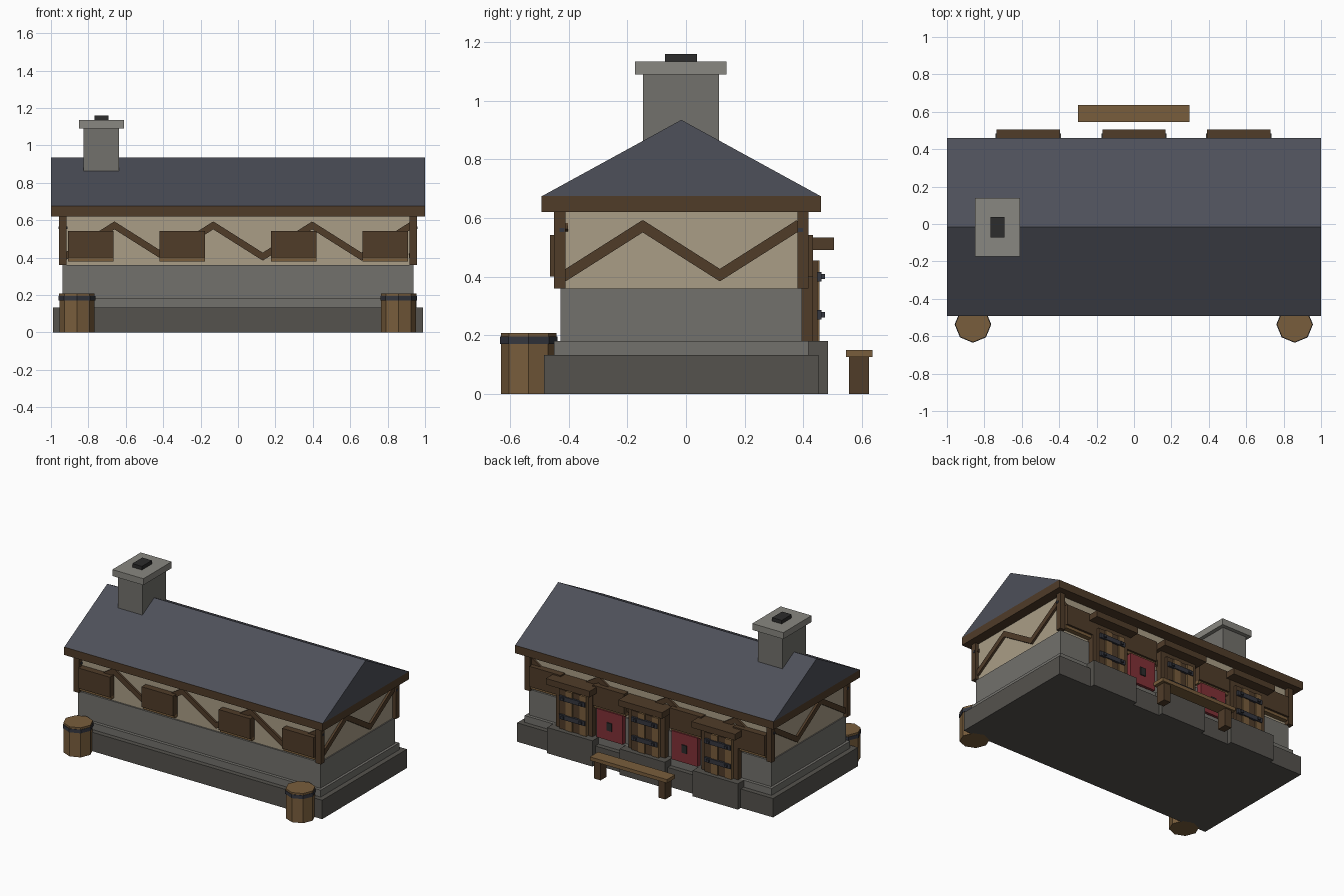
import bpy, math
from mathutils import Vector

if "Cube" in bpy.data.objects:
    bpy.data.objects.remove(bpy.data.objects["Cube"])

YC = -0.016  # building centre line in y


def mat(name, r, g, b):
    m = bpy.data.materials.new(name)
    m.diffuse_color = (r, g, b, 1)
    m.use_nodes = True
    m.node_tree.nodes["Principled BSDF"].inputs["Base Color"].default_value = m.diffuse_color
    return m


STONE = mat("stone", .17, .165, .15)
DARK = mat("dark_stone", .09, .085, .075)
CAP = mat("cap_stone", .25, .245, .22)
PLASTER = mat("plaster", .40, .34, .24)
BROWN = mat("dark_wood", .08, .045, .022)
WOOD = mat("light_wood", .19, .11, .045)
SLATE = mat("slate", .075, .08, .10)
IRON = mat("iron", .035, .038, .05)
RED = mat("red_cloth", .22, .03, .037)
SOOT = mat("soot", .025, .025, .025)


def mesh(name, verts, faces, m):
    me = bpy.data.meshes.new(name)
    me.from_pydata(verts, [], faces)
    me.materials.append(m)
    ob = bpy.data.objects.new(name, me)
    bpy.context.collection.objects.link(ob)
    return ob


def box(name, x, y, z, m):
    v = [(a, b, c) for a in x for b in y for c in z]
    f = [(0, 1, 3, 2), (4, 6, 7, 5), (0, 4, 5, 1), (2, 3, 7, 6), (0, 2, 6, 4), (1, 5, 7, 3)]
    return mesh(name, v, f, m)


def span(c, h):
    return (c - h, c + h)


def cyl(name, x, y, z0, z1, r, m):
    bpy.ops.mesh.primitive_cylinder_add(vertices=8, radius=r, depth=z1 - z0,
                                        location=(x, y, (z0 + z1) / 2))
    ob = bpy.context.object
    ob.name = name
    ob.data.materials.append(m)


def beam(name, a, b, normal, m, width=.036, depth=.03):
    a, b, n = Vector(a), Vector(b), Vector(normal)
    d = (b - a).normalized()
    side = d.cross(n) * width / 2
    a, b = a - d * .01, b + d * .01
    v = [p + s * side + t * n * depth / 2 for p in (a, b) for s in (-1, 1) for t in (-1, 1)]
    mesh(name, v, [(0, 1, 3, 2), (4, 6, 7, 5), (0, 4, 5, 1), (2, 3, 7, 6), (0, 2, 6, 4), (1, 5, 7, 3)], m)


# Stone base and walls
box("plinth", (-.99, .99), span(YC, .468), (0, .132), DARK)
box("plinth_ledge", (-.955, .955), span(YC, .434), (.132, .18), STONE)
box("stone_wall", (-.937, .937), span(YC, .412), (.18, .36), STONE)
box("plaster_wall", (-.93, .93), span(YC, .402), (.36, .62), PLASTER)

# Corner posts with pegs
for sx in (-1, 1):
    for sy in (-1, 1):
        x, y = sx * .936, YC + sy * .415
        box("corner_post", span(x, .02), span(y, .019), (.36, .622), BROWN)
        box("post_peg", span(x, .024), span(y - sy * .008, .008), (.552, .566), IRON)

# Zigzag braces on all four sides
LOW, HIGH = .405, .572
for s in (-1, 1):
    for i in range(7):
        za, zb = (LOW, HIGH) if i % 2 == 0 else (HIGH, LOW)
        xa, xb = -.925 + i * .2643, -.925 + (i + 1) * .2643
        yy = YC + s * .402
        beam("long_brace", (xa, yy, za), (xb, yy, zb), (0, 1, 0), BROWN)
    for i in range(3):
        za, zb = (LOW, HIGH) if i % 2 == 0 else (HIGH, LOW)
        ya, yb = YC - .395 + i * .2633, YC - .395 + (i + 1) * .2633
        beam("end_brace", (s * .93, ya, za), (s * .93, yb, zb), (1, 0, 0), BROWN)

# Eaves slab and gabled roof
box("eaves", (-1, 1), span(YC, .477), (.62, .675), BROWN)
profile = [(YC - .475, .675), (YC + .475, .675), (YC, .935)]
mesh("roof", [(x, y, z) for x in (-1, 1) for y, z in profile],
     [(0, 2, 1), (3, 4, 5), (0, 1, 4, 3), (1, 2, 5, 4), (2, 0, 3, 5)], SLATE)

# Chimney
box("chimney", (-.825, -.637), (-.147, .112), (.68, 1.09), STONE)
box("chimney_cap", (-.85, -.61), (-.174, .139), (1.09, 1.135), CAP)
box("chimney_flue", (-.767, -.693), (-.072, .038), (1.135, 1.16), SOOT)

# Window shutters with sills, front and back
for x in (-.788, -.298, .298, .788):
    for s in (-1, 1):
        box("shutter", span(x, .122), span(YC + s * .426, .023), (.40, .542), BROWN)
        box("window_sill", span(x, .122), span(YC + s * .415, .02), (.38, .40), WOOD)

# Rear doors: step, jambs, planks, straps, canopy
for x in (-.565, 0, .56):
    box("door_step", span(x, .175), (.40, .484), (0, .18), DARK)
    box("door_canopy", span(x, .169), (.38, .506), (.49, .533), BROWN)
    box("door_lintel", span(x, .14), (.38, .434), (.455, .49), BROWN)
    for s in (-1, 1):
        box("door_jamb", span(x + s * .125, .017), (.38, .434), (.18, .49), BROWN)
    for i in range(4):
        box("door_plank", span(x + (i - 1.5) * .054, .025), (.385, .455 - .006 * (i % 2)),
            (.18, .455), BROWN if i % 2 else WOOD)
    for z in (.27, .40):
        box("door_strap", span(x, .1), (.44, .463), span(z, .016), IRON)
        for s in (-1, 1):
            box("strap_stud", span(x + s * .07, .01), (.46, .474), span(z, .009), IRON)

# Hanging cloths between the doors
for x in (-.29, .29):
    box("hanging_cloth", span(x, .1), (.39, .43), (.185, .385), RED)
    box("cloth_patch", span(x, .02), (.425, .437), (.255, .31), SOOT)

# Bench
box("bench_seat", (-.299, .298), (.546, .637), (.125, .15), WOOD)
for s in (-1, 1):
    box("bench_leg", span(s * .25, .026), (.556, .624), (0, .125), BROWN)

# Barrels
for x in (-.861, .859):
    cyl("barrel", x, -.537, 0, .195, .094, WOOD)
    cyl("barrel_band", x, -.537, .17, .195, .098, IRON)
    cyl("barrel_lid", x, -.537, .195, .208, .095, WOOD)
